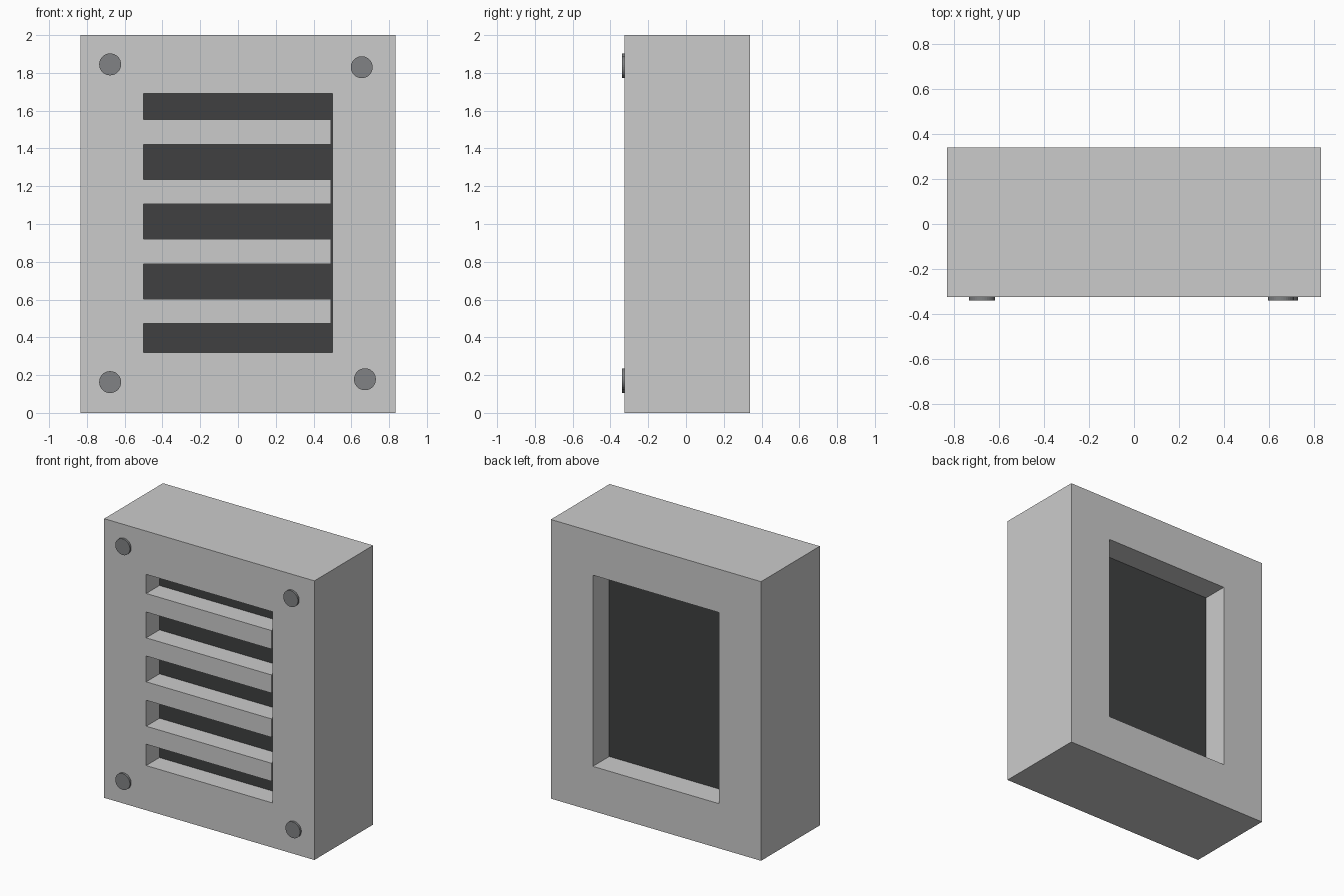
import bpy, bmesh
from math import radians
from mathutils import Matrix

if "Cube" in bpy.data.objects:
    bpy.data.objects.remove(bpy.data.objects["Cube"])

W, H = 0.833, 2.0                  # half width, height
FRONT, BACK = -0.325, 0.34         # body faces
X, Z0, Z1 = 0.5, 0.32, 1.69        # window half width, bottom, top
PANEL_FRONT, PANEL_BACK = -0.175, 0.155


def material(name, grey):
    mat = bpy.data.materials.new(name)
    mat.diffuse_color = (grey, grey * 1.03, grey * 1.06, 1)
    mat.use_nodes = True
    mat.node_tree.nodes["Principled BSDF"].inputs["Base Color"].default_value = mat.diffuse_color
    return mat


def finish(name, bm, mat=None):
    bmesh.ops.recalc_face_normals(bm, faces=bm.faces)
    mesh = bpy.data.meshes.new(name)
    bm.to_mesh(mesh)
    bm.free()
    ob = bpy.data.objects.new(name, mesh)
    bpy.context.collection.objects.link(ob)
    if mat:
        mesh.materials.append(mat)
    return ob


def prism(name, outline, y0, y1, mat=None):
    """Extrude an (x, z) outline along y."""
    bm = bmesh.new()
    face = bm.faces.new([bm.verts.new((x, y0, z)) for x, z in outline])
    ext = bmesh.ops.extrude_face_region(bm, geom=[face])
    moved = [v for v in ext["geom"] if isinstance(v, bmesh.types.BMVert)]
    bmesh.ops.translate(bm, verts=moved, vec=(0, y1 - y0, 0))
    return finish(name, bm, mat)


def rect(x0, x1, z0, z1):
    return [(x0, z0), (x1, z0), (x1, z1), (x0, z1)]


def cut(ob, cutter):
    mod = ob.modifiers.new("cut", "BOOLEAN")
    mod.operation, mod.solver, mod.object = "DIFFERENCE", "EXACT", cutter
    bpy.context.view_layer.objects.active = ob
    bpy.ops.object.modifier_apply(modifier=mod.name)
    bpy.data.objects.remove(cutter)


# housing with a rectangular window from the back
housing = prism("housing", rect(-W, W, 0, H), FRONT, BACK)
cut(housing, prism("window_cutter", rect(-X, X, Z0, Z1), PANEL_FRONT, 0.5))

# comb-shaped cut in the front leaves four slats, free at their right ends
slats = [(0.473, 0.602), (0.788, 0.92), (1.105, 1.235), (1.42, 1.553)]
comb = [(X, Z1), (X, Z0), (-X, Z0)]
for low, high in slats:
    comb += [(-X, low), (0.492, low), (0.492, high), (-X, high)]
comb.append((-X, Z1))
cut(housing, prism("slot_cutter", comb, -0.5, PANEL_FRONT + 0.01))

# dark core behind the slats
prism("inner_panel", rect(-X, X, Z0, Z1), PANEL_FRONT, PANEL_BACK,
      material("dark_panel", 0.05))

# screw heads, slightly uneven at the corners
screw_mat = material("screw_grey", 0.22)
for i, (x, z) in enumerate([(-0.677, 1.845), (0.655, 1.83),
                            (-0.677, 0.163), (0.672, 0.178)]):
    bm = bmesh.new()
    bmesh.ops.create_cone(bm, cap_ends=True, segments=32, radius1=0.058,
                          radius2=0.058, depth=0.025,
                          matrix=Matrix.Rotation(radians(90), 4, "X"))
    screw = finish(f"screw_{i + 1}", bm, screw_mat)
    screw.location = (x, -0.3275, z)
